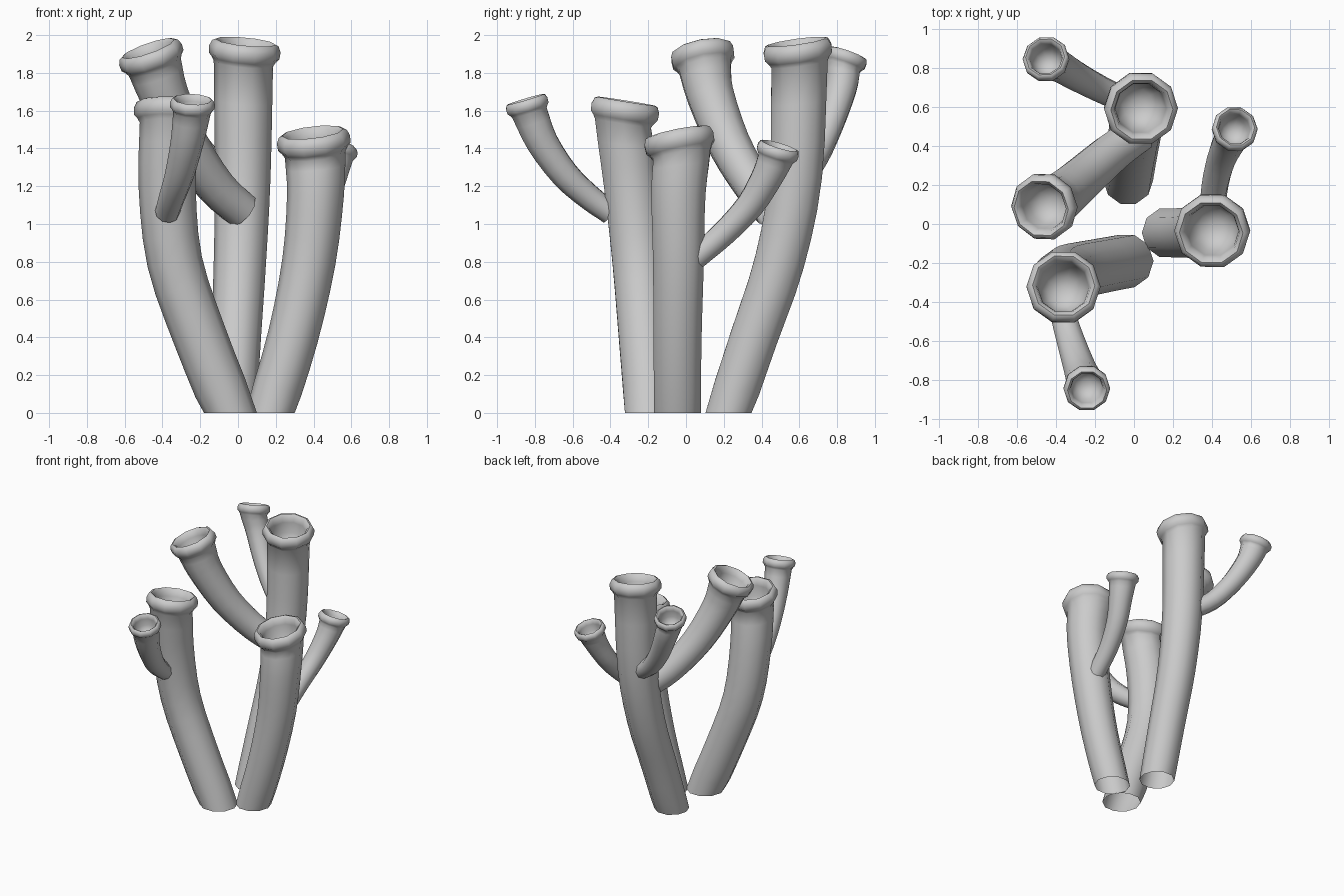
import bpy, bmesh
from math import cos, sin, pi, radians
from mathutils import Vector

cube = bpy.data.objects.get("Cube")
if cube:
    bpy.data.objects.remove(cube, do_unlink=True)

grey = bpy.data.materials.new("stone grey")
grey.use_nodes = True
colour = (0.6, 0.6, 0.6, 1)
grey.diffuse_color = colour
grey.node_tree.nodes["Principled BSDF"].inputs["Base Color"].default_value = colour

SIDES = 10
UP = Vector((0, 0, 1))
# Lip and cup: (offset along the rim axis, radius), both relative to rim radius
LIP = [(-0.62, 0.83), (-0.5, 0.9), (-0.4, 0.99), (-0.2, 1.0), (-0.04, 0.93),
       (0, 0.84), (-0.08, 0.74), (-0.3, 0.69), (-0.75, 0.64), (-1.05, 0.42), (-1.15, 0.15)]


def spline(points, steps=3):
    """Smooth path through the points."""
    p = [2 * points[0] - points[1]] + points + [2 * points[-1] - points[-2]]
    out = []
    for i in range(1, len(p) - 2):
        a, b, c, d = p[i - 1:i + 3]
        for k in range(steps):
            t = k / steps
            out.append(0.5 * (2 * b + (c - a) * t + (2 * a - 5 * b + 4 * c - d) * t * t
                              + (3 * b - a - 3 * c + d) * t ** 3))
    return out + [points[-1]]


def tube(name, path, base_r, rim_r, lean, flat_base=False):
    """Hollow-mouthed tube along a path; lean is the sideways tilt of its mouth."""
    axis = Vector((lean[0], lean[1], 1)).normalized()
    points = [Vector(p) for p in path]
    top = points[-1]
    points[-1] = top + axis * LIP[0][0] * rim_r
    line = spline(points)
    bm = bmesh.new()
    rings = []

    def ring(centre, normal, radius):
        turn = UP.rotation_difference(normal)
        rings.append([bm.verts.new(centre + turn @ Vector(
            (radius * cos(2 * pi * k / SIDES), radius * sin(2 * pi * k / SIDES), 0)))
            for k in range(SIDES)])

    n = len(line) - 1
    for i in range(n):
        t = i / n
        tangent = (line[i + 1] - line[max(i - 1, 0)]).normalized()
        normal = UP if flat_base and i == 0 else tangent.lerp(axis, t ** 4).normalized()
        ring(line[i], normal, base_r + (rim_r * LIP[0][1] - base_r) * t ** 1.5)
    for offset, r in LIP:
        ring(top + axis * offset * rim_r, axis, r * rim_r)
    for a, b in zip(rings, rings[1:]):
        for k in range(SIDES):
            j = (k + 1) % SIDES
            bm.faces.new((a[k], a[j], b[j], b[k]))
    bm.faces.new(rings[-1])

    mesh = bpy.data.meshes.new(name)
    bm.to_mesh(mesh)
    bm.free()
    mesh.materials.append(grey)
    obj = bpy.data.objects.new(name, mesh)
    bpy.context.collection.objects.link(obj)
    bpy.ops.object.select_all(action='DESELECT')
    obj.select_set(True)
    bpy.context.view_layer.objects.active = obj
    bpy.ops.object.shade_smooth_by_angle(angle=radians(60))


# Trunks standing on the ground
tube("front_trunk", [(-.04, -.19, 0), (-.2, -.22, .4), (-.335, -.25, .8), (-.375, -.29, 1.2),
                     (-.36, -.315, 1.65)], .14, .19, (.02, .16), True)
tube("left_trunk", [(.17, -.045, 0), (.29, -.045, .4), (.375, -.04, .8), (.41, -.04, 1.15),
                    (.395, -.045, 1.485)], .13, .195, (-.12, -.2), True)
tube("back_trunk", [(-.03, .225, 0), (-.01, .36, .4), (.01, .495, .8), (.025, .58, 1.25),
                    (.04, .585, 1.965)], .128, .19, (.1, -.14), True)

# Branches growing out of the trunks
tube("large_branch", [(.02, .46, 1.07), (-.12, .36, 1.2), (-.27, .23, 1.42),
                      (-.39, .13, 1.68), (-.475, .08, 1.93)], .1, .175, (-.35, -.2))
tube("back_branch", [(-.02, .62, 1.25), (-.17, .69, 1.36), (-.3, .76, 1.53),
                     (-.4, .82, 1.72), (-.455, .855, 1.905)], .065, .12, (-.15, .35))
tube("front_branch", [(-.375, -.4, 1.06), (-.35, -.51, 1.14), (-.31, -.64, 1.26),
                      (-.27, -.76, 1.43), (-.24, -.85, 1.66)], .065, .12, (.05, -.3))
tube("left_branch", [(.4, .05, .82), (.415, .2, .95), (.45, .34, 1.1),
                     (.49, .43, 1.25), (.52, .495, 1.415)], .065, .118, (.15, .3))
